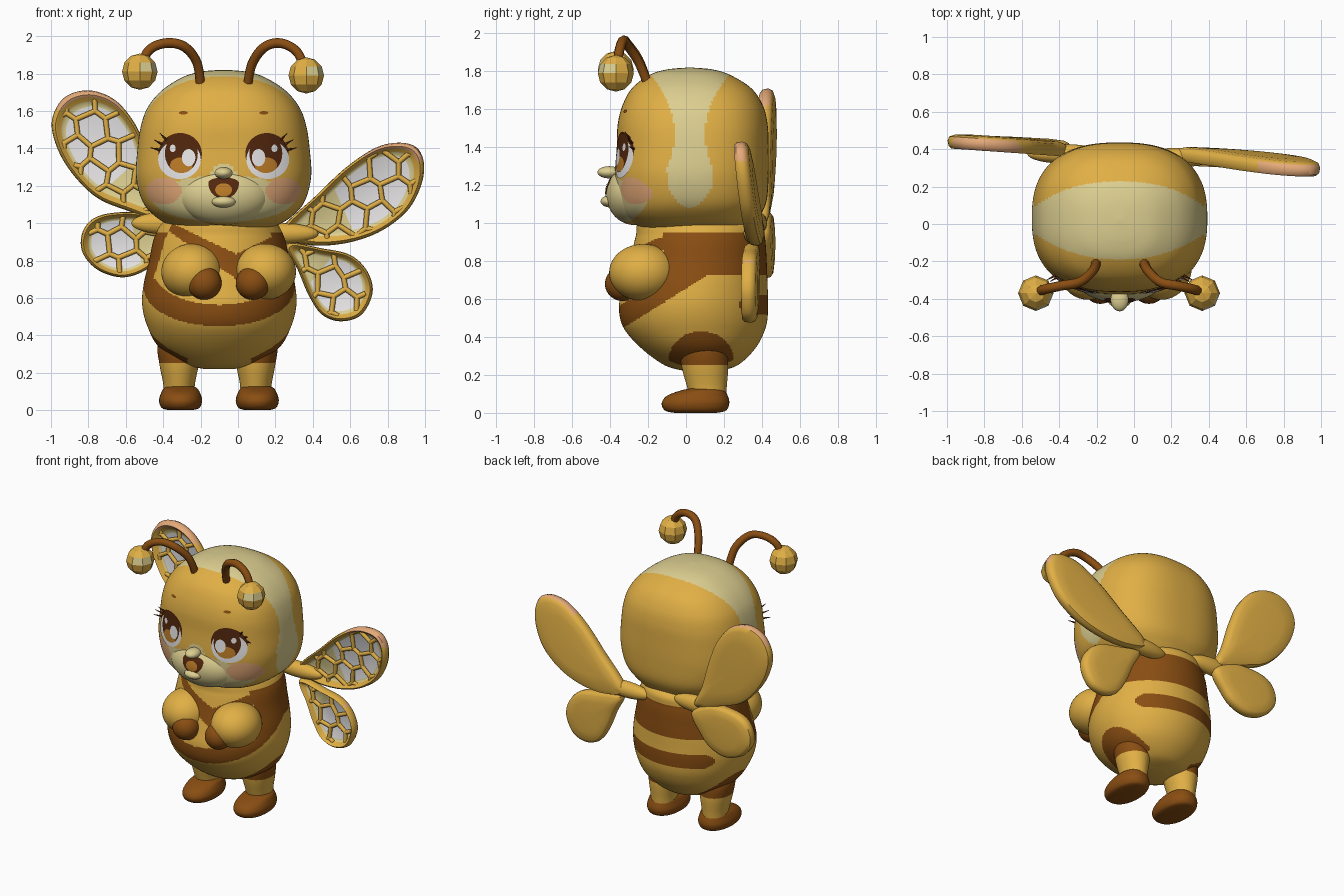
import bpy, bmesh, math
from mathutils import Vector, Matrix
from mathutils.bvhtree import BVHTree

cube = bpy.data.objects.get("Cube")
if cube:
    bpy.data.objects.remove(cube)


def material(name, rgb):
    m = bpy.data.materials.new(name)
    m.use_nodes = True
    m.diffuse_color = (*rgb, 1)
    bsdf = next(n for n in m.node_tree.nodes if n.type == "BSDF_PRINCIPLED")
    bsdf.inputs["Base Color"].default_value = (*rgb, 1)
    bsdf.inputs["Roughness"].default_value = 0.8
    return m


HONEY = material("honey yellow", (0.75, 0.43, 0.06))
BROWN = material("chestnut brown", (0.25, 0.075, 0.006))
CREAM = material("cream", (0.72, 0.62, 0.28))
PINK = material("blush pink", (0.78, 0.4, 0.19))
WHITE = material("white", (0.93, 0.91, 0.91))
DARK = material("dark brown", (0.085, 0.02, 0.004))
AMBER = material("amber", (0.5, 0.2, 0.02))
CX = -0.077                                  # middle of the face


def finish(name, bm, mats, rule=None, smooth=True):
    """Turn a bmesh into an object, painting faces by rule."""
    bmesh.ops.recalc_face_normals(bm, faces=bm.faces)
    for f in bm.faces:
        f.smooth = smooth
        if rule:
            f.material_index = rule(f.calc_center_median(), f)
    for e in bm.edges:
        if len(e.link_faces) == 2 and e.calc_face_angle(0) > 0.8:
            e.smooth = False
    me = bpy.data.meshes.new(name)
    bm.to_mesh(me)
    bm.free()
    for m in mats:
        me.materials.append(m)
    ob = bpy.data.objects.new(name, me)
    bpy.context.collection.objects.link(ob)
    return ob


def spline(pts, n, closed=False):
    """Catmull-Rom curve through the points."""
    pts = [Vector(p) for p in pts]
    k, out = len(pts), []
    pick = (lambda i: pts[i % k]) if closed else (lambda i: pts[min(max(i, 0), k - 1)])
    for i in range(k if closed else k - 1):
        a, b, c, d = (pick(i + j) for j in (-1, 0, 1, 2))
        for s in range(n):
            t = s / n
            out.append(0.5 * (2 * b + (c - a) * t + (2 * a - 5 * b + 4 * c - d) * t ** 2
                              + (3 * b - a - 3 * c + d) * t ** 3))
    return out if closed else out + [pts[-1]]


def skin(bm, rings):
    """Bridge rings of points and cap both ends; returns the caps."""
    rows = [[bm.verts.new(p) for p in ring] for ring in rings]
    n = len(rows[0])
    for a, b in zip(rows, rows[1:]):
        for i in range(n):
            bm.faces.new((a[i], a[(i + 1) % n], b[(i + 1) % n], b[i]))
    return bm.faces.new(rows[0]), bm.faces.new(rows[-1])


def loft(name, cx, sections, mats, rule=None, power=2.0, segs=192, steps=16):
    """Stack rounded sections given as (z, centre y, half width, half depth)."""
    def around(c, r, a, trig):
        v = trig(a)
        return c + r * math.copysign(abs(v) ** (2 / power), v)
    angles = [math.tau * i / segs for i in range(segs)]
    bm = bmesh.new()
    skin(bm, [[(around(cx, rx, a, math.cos), around(cy, ry, a, math.sin), z) for a in angles]
              for z, cy, rx, ry in spline(sections, steps)])
    return finish(name, bm, mats, rule)


def ball(name, centre, radii, mats, segs=32, rings=20, smooth=True, rule=None):
    bm = bmesh.new()
    bmesh.ops.create_uvsphere(bm, u_segments=segs, v_segments=rings, radius=1)
    bm.transform(Matrix.Translation(centre) @ Matrix.Diagonal((*radii, 1)))
    return finish(name, bm, mats, rule, smooth)


def tubes(name, paths, radius, mat, taper=1.0):
    cu = bpy.data.curves.new(name, "CURVE")
    cu.dimensions = "3D"
    cu.bevel_depth, cu.bevel_resolution, cu.use_fill_caps = radius, 2, True
    for path in paths:
        sp = cu.splines.new("POLY")
        sp.points.add(len(path) - 1)
        for i, (pt, co) in enumerate(zip(sp.points, path)):
            pt.co = (*co, 1)
            pt.radius = 1 + (taper - 1) * i / (len(path) - 1)
        sp.use_smooth = True
    cu.materials.append(mat)
    bpy.context.collection.objects.link(bpy.data.objects.new(name, cu))


# Head: cream band over the crown, cream mouth area, pink cheeks
def head_paint(c, f):
    dx = abs(c.x - CX)
    if c.y < 0:
        if math.hypot((dx - 0.32) / 0.095, (c.z - 1.172) / 0.072) < 1:
            return 2
        if math.hypot(dx / 0.38, (c.z - 1.13) / 0.125) < 1 or math.hypot(dx, c.z - 1.25) < 0.07:
            return 1
    half = 0.08 + 1.3 * (c.z - 1.47) ** 2
    if c.z < 1.47:
        half = min(half, 0.12, 0.35 * math.sqrt(max(c.z - 1.08, 0)))
    return int(abs(c.y - 0.02) < half)


head = loft("head", CX, [
    (0.95, 0.06, 0.16, 0.18), (0.98, 0.05, 0.27, 0.29), (1.04, 0.03, 0.37, 0.36),
    (1.12, 0.03, 0.435, 0.395), (1.25, 0.03, 0.468, 0.405), (1.4, 0.035, 0.46, 0.4),
    (1.52, 0.035, 0.442, 0.395), (1.62, 0.035, 0.405, 0.37), (1.71, 0.03, 0.33, 0.315),
    (1.78, 0.02, 0.22, 0.215), (1.81, 0.02, 0.12, 0.12), (1.82, 0.02, 0.01, 0.01)],
    [HONEY, CREAM, PINK], head_paint, power=2.5)
muzzle = ball("muzzle", (CX, -0.27, 1.15), (0.25, 0.15, 0.16), [HONEY, CREAM, PINK],
              96, 64, rule=head_paint)
ball("nose", (CX, -0.405, 1.268), (0.048, 0.062, 0.032), [CREAM])
ball("lower_lip", (CX, -0.4, 1.115), (0.065, 0.05, 0.032), [CREAM])

# Face details as thin plates that follow the head
surfaces = [BVHTree.FromPolygons([v.co for v in o.data.vertices],
                                 [p.vertices for p in o.data.polygons]) for o in (head, muzzle)]


def on_face(x, z, lift):
    hits = [t.ray_cast(Vector((x, -2, z)), Vector((0, 1, 0)))[0] for t in surfaces]
    return Vector((x, min(h.y for h in hits if h) - lift, z))


def decal(name, x, z, rx, rz, mat, lift, upper=1.0):
    bm = bmesh.new()
    rings = []
    for r in (1, 0.8, 0.6, 0.4, 0.2, 0.02):
        ring = []
        for i in range(40):
            s, c = math.sin(math.tau * i / 40), math.cos(math.tau * i / 40)
            ring.append(on_face(x + rx * r * c, z + rz * r * s * (upper if s > 0 else 1), lift))
        rings.append(ring)
    bm.faces.remove(skin(bm, rings)[0])
    finish(name, bm, [mat])


for side, s in (("right", -1), ("left", 1)):
    ex = CX + s * 0.232
    decal(side + "_eye_lid_line", ex, 1.37, 0.116, 0.112, DARK, 0.003)
    decal(side + "_eye_white", ex + s * 0.004, 1.34, 0.114, 0.104, WHITE, 0.005)
    decal(side + "_iris", ex - s * 0.006, 1.372, 0.088, 0.104, DARK, 0.007)
    decal(side + "_iris_glow", ex - s * 0.006, 1.31, 0.06, 0.042, AMBER, 0.008)
    decal(side + "_eye_glint", ex - s * 0.045, 1.35, 0.036, 0.046, WHITE, 0.009)
    decal(side + "_eye_small_glint", ex + s * 0.04, 1.4, 0.016, 0.02, WHITE, 0.009)
    decal(side + "_eyebrow", CX + s * 0.215, 1.59, 0.024, 0.009, BROWN, 0.006)
    lashes = []
    for a in (0.25, 0.55, 0.85):
        root = on_face(ex + s * 0.115 * math.cos(a), 1.365 + 0.11 * math.sin(a), 0.002)
        lashes.append([root, root + Vector((s * 0.05 * math.cos(a), -0.025, 0.045 * math.sin(a)))])
    tubes(side + "_eyelashes", lashes, 0.007, DARK, 0.2)
decal("mouth", CX, 1.215, 0.082, 0.085, DARK, 0.004, upper=0.35)
decal("tongue", CX, 1.178, 0.045, 0.035, AMBER, 0.007)


# Body: sloping stripes, chest chevron and hip patches
def body_paint(c, f):
    dx = abs(c.x + 0.01)
    low = min(0.435 + 0.63 * (c.y + 0.35), 0.725)
    if c.y > -0.12:
        if low < c.z < 0.95:
            return 1
    elif low < c.z < low + 0.13 or (0.7 + 0.72 * dx < c.z < 0.835 + 0.48 * dx):
        return 1
    if c.y > 0.28 and abs(c.z - 0.57) < min(0.05, 0.25 * math.sqrt(c.y - 0.28)):
        return 1
    return int(abs(c.x + 0.1) > 0.17 and math.hypot((c.y - 0.08) / 0.17, (c.z - 0.28) / 0.15) < 1)


loft("body", -0.1, [
    (0.22, 0.08, 0.08, 0.08), (0.25, 0.08, 0.2, 0.19), (0.34, 0.065, 0.325, 0.3),
    (0.45, 0.045, 0.385, 0.375), (0.56, 0.04, 0.412, 0.393), (0.67, 0.05, 0.405, 0.38),
    (0.8, 0.065, 0.375, 0.36), (0.93, 0.075, 0.345, 0.34), (1.02, 0.075, 0.28, 0.31),
    (1.08, 0.07, 0.1, 0.1)], [HONEY, BROWN], body_paint)

# Arms and legs
for side, s in (("right", -1), ("left", 1)):
    ax = -0.05
    ball(side + "_arm", (ax + s * 0.195, -0.225, 0.74), (0.165, 0.18, 0.15), [HONEY], 48, 32)
    ball(side + "_hand", (ax + s * 0.13, -0.335, 0.68), (0.092, 0.092, 0.09), [BROWN])
    lx = -0.11 + s * 0.205
    loft(side + "_leg", lx, [(0.06, 0.12, 0.08, 0.09), (0.14, 0.11, 0.085, 0.105),
                             (0.24, 0.1, 0.104, 0.122), (0.34, 0.09, 0.115, 0.125),
                             (0.42, 0.08, 0.08, 0.08)], [HONEY, BROWN],
         lambda c, f: int(c.z > 0.255 and (c.x - lx) * s > -0.04), segs=48)
    loft(side + "_foot", lx + 0.008, [
        (0.0, 0.05, 0.06, 0.11), (0.012, 0.05, 0.1, 0.16), (0.05, 0.05, 0.115, 0.178),
        (0.09, 0.06, 0.105, 0.16), (0.12, 0.09, 0.085, 0.11), (0.135, 0.11, 0.04, 0.05)],
        [BROWN], power=2.2, segs=48)

# Antennae with faceted tips
for side, path in (
    ("right", [(-0.2, -0.2, 1.73), (-0.22, -0.25, 1.86), (-0.29, -0.31, 1.945),
               (-0.39, -0.33, 1.962), (-0.48, -0.35, 1.92), (-0.525, -0.37, 1.81)]),
    ("left", [(0.05, -0.2, 1.73), (0.075, -0.25, 1.85), (0.14, -0.31, 1.94),
              (0.23, -0.33, 1.962), (0.32, -0.35, 1.91), (0.365, -0.37, 1.79)])):
    tubes(side + "_antenna", [spline(path, 8)], 0.026, BROWN)
    ball(side + "_antenna_tip", path[-1], (0.095, 0.095, 0.097), [HONEY, CREAM], 8, 6, False,
         lambda c, f: int(f.normal.x > 0.3 and f.normal.y < 0 and 0.1 < f.normal.z < 0.6))


# Wings: smooth domed back, raised rim, recessed membrane with honeycomb ribs
def inside(p, loop):
    odd = False
    for a, b in zip(loop, loop[1:] + loop[:1]):
        if (a.y > p.y) != (b.y > p.y) and p.x < a.x + (p.y - a.y) * (b.x - a.x) / (b.y - a.y):
            odd = not odd
    return odd


def wobble(p):
    """Nudge a honeycomb corner so the cells look hand made."""
    return p + 0.014 * Vector((math.sin(37 * p.x + 11 * p.y), math.sin(29 * p.y - 17 * p.x)))


def wing(name, outline, depth, cell, blush):
    loop = spline(outline, 6, closed=True)
    mid = sum(loop, Vector((0, 0))) / len(loop)
    root, top = loop[0], max(p.y for p in loop)
    far = max((p - root).length for p in loop)

    def place(p, off):
        return Vector((p.x, depth(p.x, p.y) + off, p.y))
    profile = [(0.74, 0.002), (0.82, -0.006), (0.89, -0.034), (0.93, -0.042), (0.98, -0.03),
               (1.0, 0.0), (0.97, 0.022), (0.87, 0.034), (0.6, 0.04), (0.1, 0.041)]
    bm = bmesh.new()
    front, back = skin(bm, [[place(mid + (p - mid) * k, off) for p in loop] for k, off in profile])
    # split the membrane so the root can be tinted
    cut = root + (mid - root).normalized() * far * 0.42
    way = mid - root
    bmesh.ops.bisect_plane(bm, geom=[front] + front.edges[:] + front.verts[:],
                           plane_co=(cut.x, 0, cut.y), plane_no=(way.x, 0, way.y))
    inner, border = ([mid + (p - mid) * k for p in loop] for k in (0.88, 0.82))

    def paint(c, f):
        p, off = Vector((c.x, c.z)), c.y - depth(c.x, c.z)
        if off < 0.02 and len(f.verts) > 8:
            return 1 if (p - cut).dot(way) > 0 else 2
        if off < 0.02 and inside(p, border):
            return 2
        rim = off < 0.015 and not inside(p, inner)
        return 3 if blush and rim and c.z > top - 0.1 and (p - root).length > far * 0.7 else 0
    finish(name, bm, [HONEY, WHITE, CREAM, PINK], paint)

    ribs, seen = [], set()
    for i in range(-6, 7):
        for j in range(-6, 7):
            hub = mid + Vector((cell * 1.732 * (i + 0.5 * (j % 2)), cell * 1.5 * j))
            ring = [hub + cell * Vector((math.sin(k * math.pi / 3), math.cos(k * math.pi / 3)))
                    for k in range(6)]
            for a, b in zip(ring, ring[1:] + ring[:1]):
                m = (a + b) / 2
                key = (round(m.x, 3), round(m.y, 3))
                if key in seen:
                    continue
                seen.add(key)
                a, b = wobble(a), wobble(b)
                kept = [p for p in (a.lerp(b, t / 8) for t in range(9)) if inside(p, inner)]
                if len(kept) > 1:
                    ribs.append([place(kept[0], -0.01), place(kept[-1], -0.01)])
    tubes(name + "_honeycomb", ribs, 0.014, HONEY)


wing("right_upper_wing", [
    (-0.36, 1.0), (-0.6, 1.07), (-0.76, 1.14), (-0.89, 1.27), (-0.97, 1.41), (-0.995, 1.55),
    (-0.93, 1.67), (-0.8, 1.71), (-0.66, 1.66), (-0.55, 1.53), (-0.48, 1.36), (-0.42, 1.16)],
    lambda x, z: 0.405 - 0.07 * (x + 0.4), 0.088, True)
wing("right_lower_wing", [
    (-0.34, 0.96), (-0.42, 0.82), (-0.5, 0.745), (-0.62, 0.71), (-0.75, 0.75), (-0.83, 0.84),
    (-0.835, 0.94), (-0.78, 1.02), (-0.67, 1.055), (-0.5, 1.05)],
    lambda x, z: 0.41 - 0.05 * (x + 0.34), 0.08, False)
wing("left_upper_wing", [
    (0.22, 0.95), (0.36, 0.885), (0.56, 0.89), (0.75, 0.95), (0.9, 1.06), (0.975, 1.19),
    (0.995, 1.31), (0.96, 1.4), (0.87, 1.43), (0.74, 1.405), (0.58, 1.3), (0.42, 1.15)],
    lambda x, z: 0.38 - 0.06 * (x - 0.25) - 0.1 * (z - 0.95), 0.088, True)
wing("left_lower_wing", [
    (0.26, 0.89), (0.45, 0.865), (0.6, 0.83), (0.69, 0.745), (0.72, 0.63), (0.66, 0.51),
    (0.55, 0.475), (0.45, 0.51), (0.38, 0.61), (0.32, 0.75)],
    lambda x, z: 0.355 - 0.05 * (x - 0.26), 0.08, True)
# Stems joining the wings to the back
ball("right_wing_stem", (-0.37, 0.375, 1.0), (0.2, 0.052, 0.06), [HONEY])
ball("left_wing_stem", (0.23, 0.355, 0.945), (0.2, 0.052, 0.055), [HONEY])
